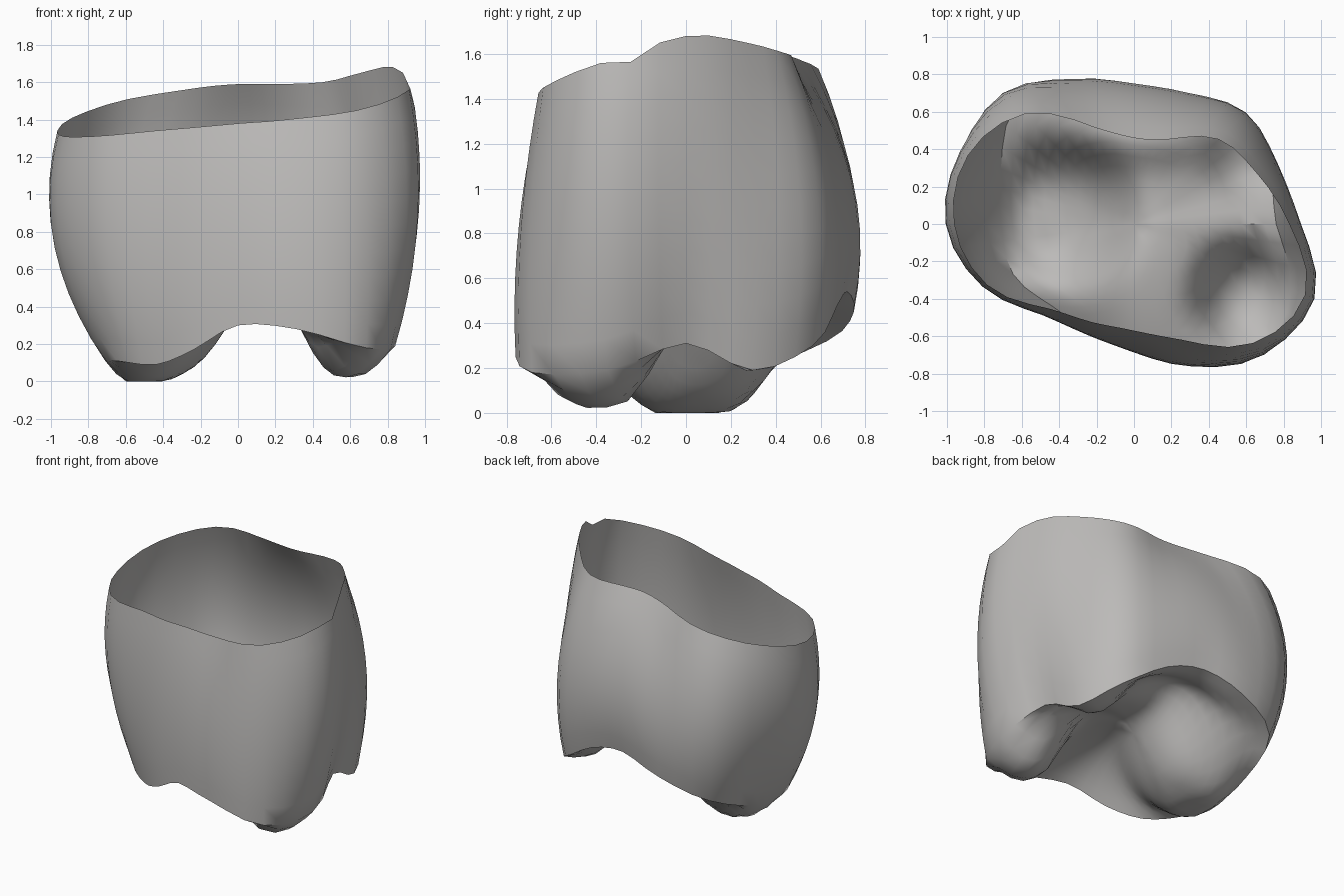
import bpy
import bmesh
from math import cos, sin, tau, exp, floor, radians

default_cube = bpy.data.objects.get("Cube")
if default_cube:
    bpy.data.objects.remove(default_cube, do_unlink=True)

# Outline profiles in hundredths, counter-clockwise from +x in equal angle steps
RIM_RADIUS = [83, 71, 64, 49, 46, 56, 83, 96, 96, 85, 64, 57, 57, 67, 90, 99]
RIM_HEIGHT = [168, 165, 160, 159, 159, 157, 151, 141, 132, 131, 134, 136, 138, 140, 145, 156]
BELLY_RADIUS = [89, 83, 83, 73, 72, 81, 99, 99, 98, 86, 69, 64, 67, 80, 98, 104]
EDGE_RADIUS = [76, 78, 80, 73, 72, 81, 89, 77, 71, 70, 62, 62, 68, 82, 97, 91]
EDGE_HEIGHT = [31, 19, 30, 48, 54, 45, 32, 18, 11, 11, 9, 17, 30, 28, 18, 19]

SEGMENTS, WALL_ROWS, FLOOR_ROWS = 48, 10, 12
FLOOR_TOP = 0.45

# Rounded lobes of the underside: x, y, depth, width
LOBES = [(-0.42, 0.07, 0.36, 0.38), (0.62, -0.40, 0.33, 0.27), (0.60, 0.36, 0.12, 0.20)]


def sample(profile, turn):
    """Smooth periodic interpolation of a profile, turn in 0..1."""
    count = len(profile)
    position = turn * count
    i = floor(position)
    t = position - i
    a, b, c, d = (profile[(i + k) % count] / 100 for k in (-1, 0, 1, 2))
    return b + 0.5 * t * (c - a + t * (2 * a - 5 * b + 4 * c - d + t * (3 * (b - c) + d - a)))


def wall_point(turn, s):
    """Side wall, s runs from the rim down to the lower edge."""
    rim, belly, edge = (sample(p, turn) for p in (RIM_RADIUS, BELLY_RADIUS, EDGE_RADIUS))
    radius = (rim * (1 - s) * (1 - 2 * s) + 4 * belly * s * (1 - s) + edge * s * (2 * s - 1))
    top = sample(RIM_HEIGHT, turn)
    z = top + (sample(EDGE_HEIGHT, turn) - top) * s
    return radius * cos(turn * tau), radius * sin(turn * tau), z


def floor_point(turn, t):
    """Lobed underside, t runs from the lower edge (1) to the centre (0)."""
    radius = sample(EDGE_RADIUS, turn) * t
    x, y = radius * cos(turn * tau), radius * sin(turn * tau)
    z = sample(EDGE_HEIGHT, turn) * t * t + FLOOR_TOP * (1 - t * t)
    inside = 1 - t ** 6
    for cx, cy, depth, width in LOBES:
        z -= inside * depth * exp(-(((x - cx) ** 2 + (y - cy) ** 2) / width ** 2) ** 2)
    # Raised fold along the back
    z += inside * 0.08 * exp(-((y - 0.45) / 0.12) ** 2 - (x / 0.5) ** 4)
    return x, y, max(z, 0)


# Open shell: wall rows, then floor rows, then a closing fan
bm = bmesh.new()
turns = [j / SEGMENTS for j in range(SEGMENTS)]
rows = [[bm.verts.new(wall_point(u, i / WALL_ROWS)) for u in turns]
        for i in range(WALL_ROWS + 1)]
rows += [[bm.verts.new(floor_point(u, 1 - i / FLOOR_ROWS)) for u in turns]
         for i in range(1, FLOOR_ROWS)]
rows[0][SEGMENTS - 2].co.z -= 0.04  # small nick in the rim

for upper, lower in zip(rows, rows[1:]):
    for j in range(SEGMENTS):
        k = (j + 1) % SEGMENTS
        bm.faces.new((upper[j], lower[j], lower[k], upper[k]))
centre = bm.verts.new(floor_point(0, 0))
for j in range(SEGMENTS):
    bm.faces.new((rows[-1][j], centre, rows[-1][(j + 1) % SEGMENTS]))

mesh = bpy.data.meshes.new("crown_shell")
bm.to_mesh(mesh)
bm.free()
shell = bpy.data.objects.new("crown_shell", mesh)
bpy.context.collection.objects.link(shell)

# Single warm grey
grey = bpy.data.materials.new("warm_grey")
grey.use_nodes = True
colour = (0.5, 0.49, 0.48, 1)
grey.diffuse_color = colour
grey.node_tree.nodes["Principled BSDF"].inputs["Base Color"].default_value = colour
mesh.materials.append(grey)

bpy.ops.object.select_all(action='DESELECT')
shell.select_set(True)
bpy.context.view_layer.objects.active = shell
bpy.ops.object.shade_smooth_by_angle(angle=radians(40))
